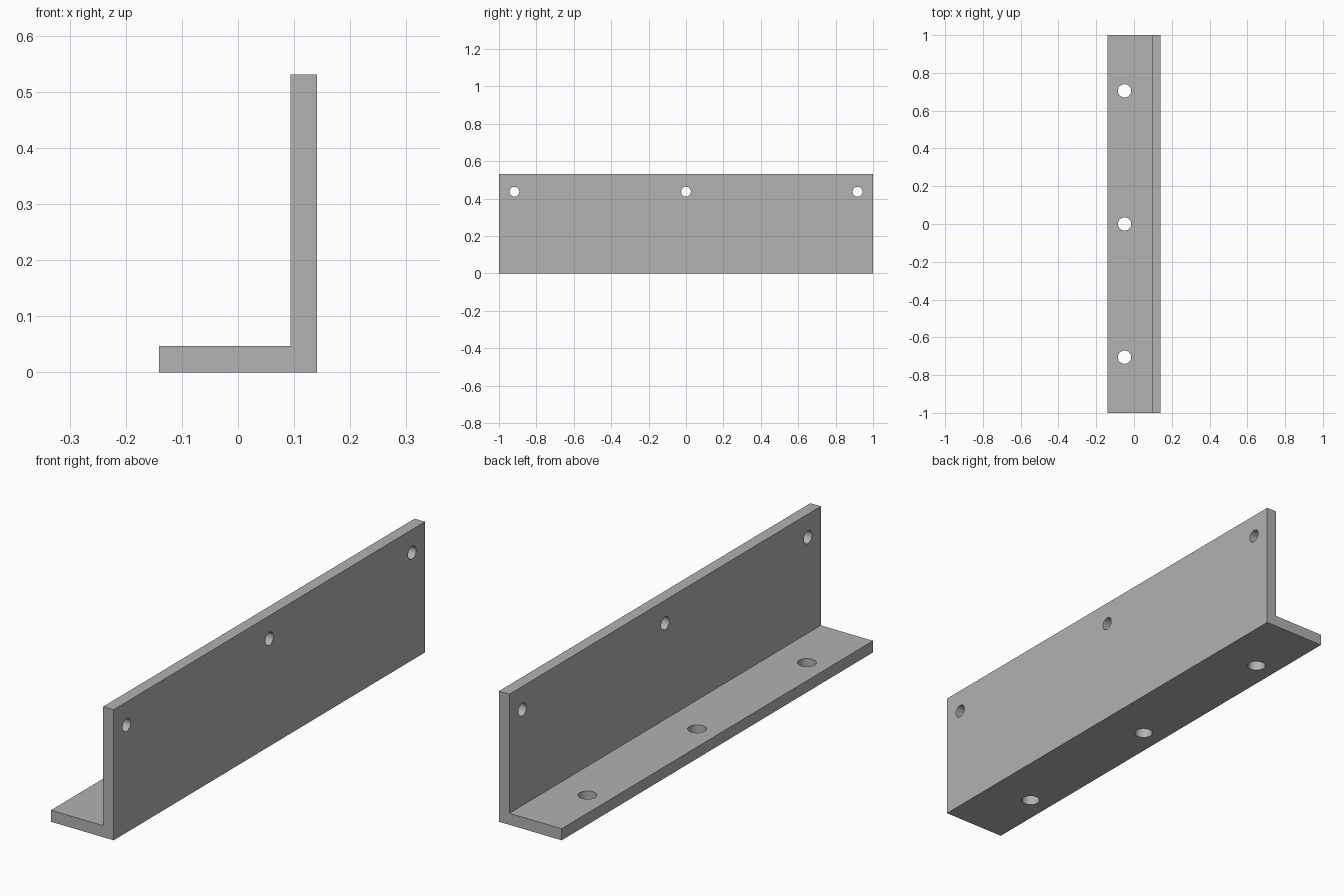
import bpy
import bmesh
from math import pi
from mathutils import Matrix, Vector

cube = bpy.data.objects.get("Cube")
if cube:
    bpy.data.objects.remove(cube, do_unlink=True)

HALF_W, HALF_L, HEIGHT, THICK = 0.141, 1.0, 0.531, 0.047
INNER_X = HALF_W - THICK

# Single plain grey
grey = bpy.data.materials.new("plain grey")
grey.use_nodes = True
colour = (0.445, 0.445, 0.445, 1)
grey.diffuse_color = colour
grey.node_tree.nodes["Principled BSDF"].inputs["Base Color"].default_value = colour


def make_object(name, bm):
    bmesh.ops.recalc_face_normals(bm, faces=bm.faces)
    mesh = bpy.data.meshes.new(name)
    bm.to_mesh(mesh)
    bm.free()
    mesh.materials.append(grey)
    obj = bpy.data.objects.new(name, mesh)
    bpy.context.collection.objects.link(obj)
    return obj


def add_drill(bm, centre, radius, turn):
    bmesh.ops.create_cone(bm, cap_ends=True, segments=48, radius1=radius,
                          radius2=radius, depth=THICK * 3,
                          matrix=Matrix.Translation(centre) @ turn)


# L-shaped profile extruded along the length
profile = [(-HALF_W, 0), (HALF_W, 0), (HALF_W, HEIGHT),
           (INNER_X, HEIGHT), (INNER_X, THICK), (-HALF_W, THICK)]
bm = bmesh.new()
end = bm.faces.new([bm.verts.new((x, -HALF_L, z)) for x, z in profile])
extruded = bmesh.ops.extrude_face_region(bm, geom=[end])["geom"]
bmesh.ops.translate(bm, vec=Vector((0, 2 * HALF_L, 0)),
                    verts=[v for v in extruded if isinstance(v, bmesh.types.BMVert)])
# Extruding leaves the starting end face only if it is still valid
if not end.is_valid:
    bmesh.ops.holes_fill(bm, edges=[e for e in bm.edges if e.is_boundary])
bracket = make_object("angle_bracket", bm)

# Three screw holes through each leg
bm = bmesh.new()
for side in (-1, 0, 1):
    add_drill(bm, (-0.05, side * 0.705, THICK / 2), 0.035, Matrix())
    add_drill(bm, (HALF_W - THICK / 2, side * 0.917, 0.437), 0.026,
              Matrix.Rotation(pi / 2, 4, "Y"))
drills = make_object("hole_cutter", bm)
drills.hide_render = True
drills.hide_viewport = True

cut = bracket.modifiers.new("screw_holes", "BOOLEAN")
cut.operation = "DIFFERENCE"
cut.solver = "EXACT"
cut.object = drills

# Apply the cut, drop the cutter and keep the rims sharp
bpy.context.view_layer.update()
evaluated = bracket.evaluated_get(bpy.context.evaluated_depsgraph_get())
finished = bpy.data.meshes.new_from_object(evaluated)
bracket.modifiers.clear()
bracket.data = finished
bpy.data.objects.remove(drills, do_unlink=True)

bpy.ops.object.select_all(action="DESELECT")
bracket.select_set(True)
bpy.context.view_layer.objects.active = bracket
bpy.ops.object.shade_smooth_by_angle(angle=pi / 6)
